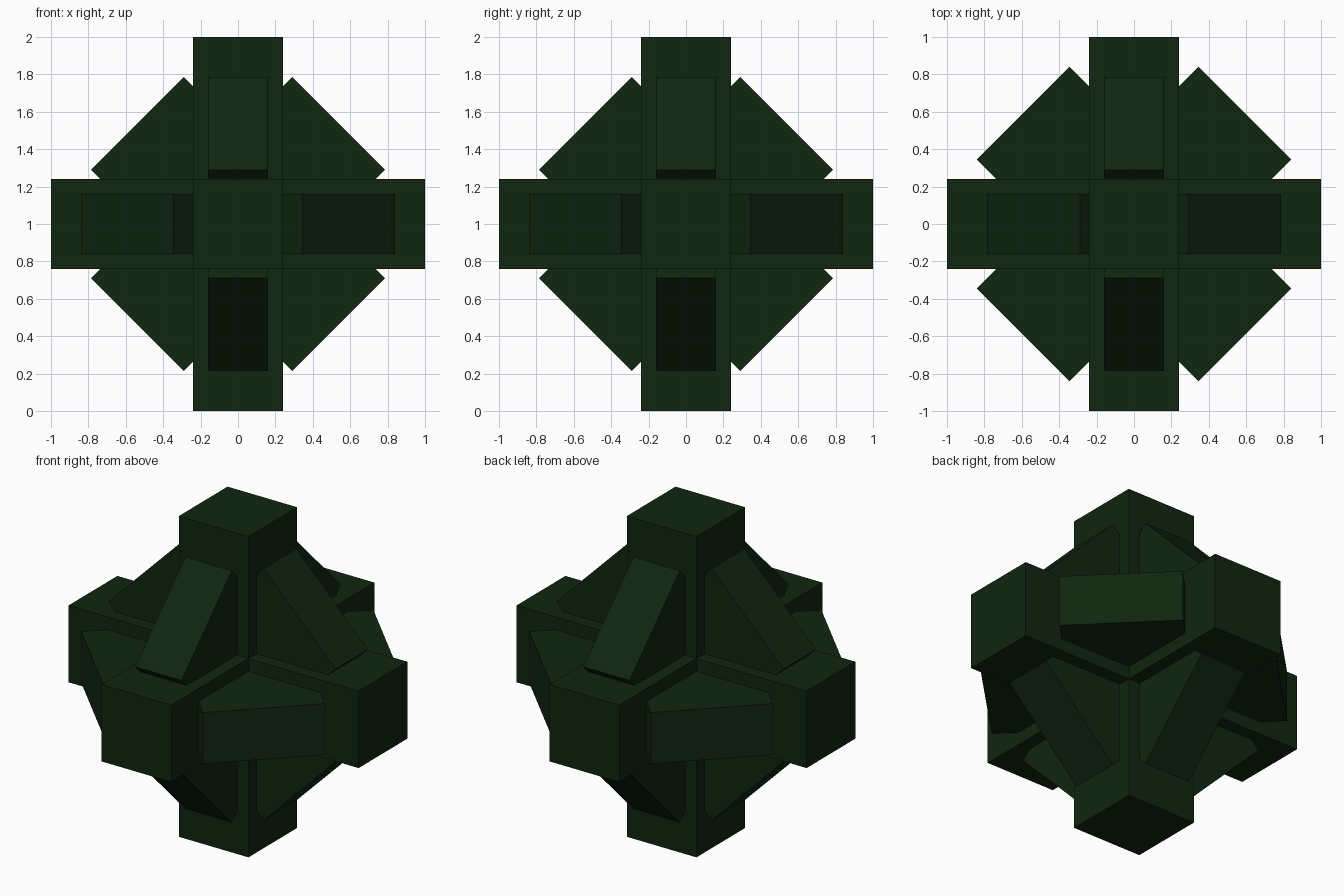
import bpy
from math import radians, pi
from mathutils import Matrix, Vector

cube = bpy.data.objects.get("Cube")
if cube:
    bpy.data.objects.remove(cube, do_unlink=True)

# Single dark green paint
green = bpy.data.materials.new("dark_green")
green.use_nodes = True
colour = (0.005, 0.019, 0.005, 1)
green.diffuse_color = colour
green.node_tree.nodes["Principled BSDF"].inputs["Base Color"].default_value = colour

CENTRE = Vector((0, 0, 1))
BAR_WIDTH = 0.48
BRACE_WIDTH = 0.7
BRACE_THICKNESS = 0.32


def block(name, size, rotation=Matrix()):
    """Flat-shaded box centred on the middle of the model."""
    bpy.ops.mesh.primitive_cube_add(size=1)
    obj = bpy.context.object
    obj.name = name
    obj.data.transform(rotation @ Matrix.Diagonal((*size, 1)))
    obj.location = CENTRE
    obj.data.materials.append(green)
    return obj


# Three square bars crossing at right angles
for i, axis in enumerate("xyz"):
    size = [BAR_WIDTH] * 3
    size[i] = 2
    block(f"bar_{axis}", size)

# Diagonal braces: two through each plane, turned about the plane's normal
for i, (axis, reach) in enumerate((("x", 0.76), ("y", 0.76), ("z", 0.838))):
    size = [BRACE_WIDTH] * 3
    size[i] = BRACE_THICKNESS
    size[(i + 1) % 3] = 2 * reach
    for label, angle in (("rising", 45), ("falling", -45)):
        block(f"brace_{axis}_{label}", size, Matrix.Rotation(radians(angle), 4, axis.upper()))
